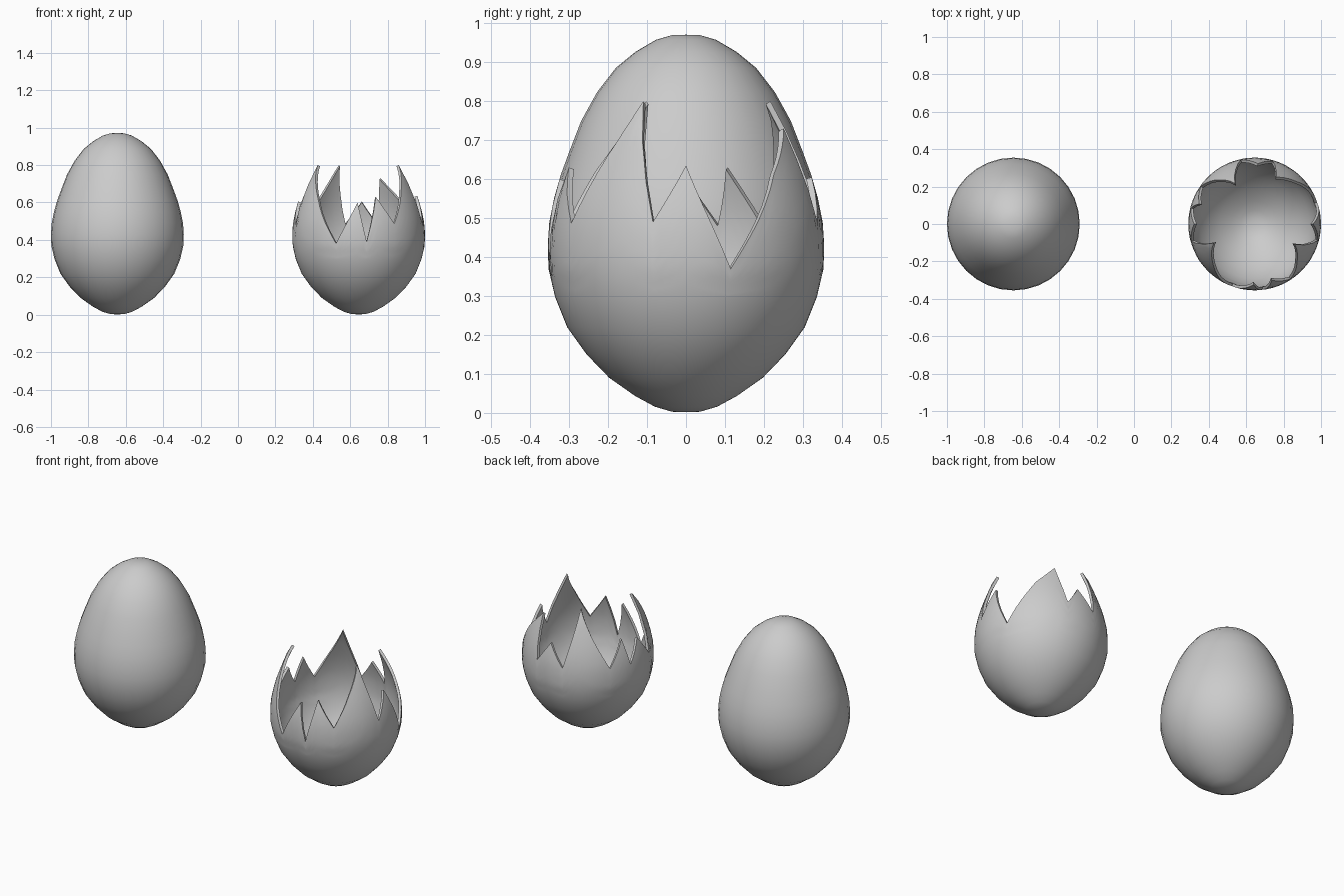
import bpy, bmesh, math

if "Cube" in bpy.data.objects:
    bpy.data.objects.remove(bpy.data.objects["Cube"])

# egg outline: (radius, height)
PROFILE = [(0, 0.002), (.036, .003), (.08, .016), (.13, .043), (.197, .09), (.255, .15),
           (.305, .22), (.336, .297), (.353, .37), (.355, .43), (.351, .49), (.339, .55),
           (.322, .61), (.300, .67), (.269, .75), (.228, .824), (.18, .886), (.13, .927),
           (.077, .958), (.036, .97), (0, .971)]

# jagged break line: (angle in degrees, height)
RIM = [(0, .635), (19, .37), (45, .615), (65, .73), (74, .49), (87, .605), (102, .485),
       (116, .80), (145, .485), (160, .63), (166, .482), (180, .605), (195, .48),
       (205, .80), (227, .62), (250, .38), (269, .60), (277, .39), (287, .63),
       (303, .487), (318, .655), (333, .80), (346, .49), (360, .635)]


def radius_at(z):
    for (r0, z0), (r1, z1) in zip(PROFILE, PROFILE[1:]):
        if z <= z1:
            return r0 + (r1 - r0) * (z - z0) / (z1 - z0)
    return 0


def lathe(name, x, angles, column):
    """Skin closed columns of (radius, height) around the axis, above a bottom pole."""
    bm = bmesh.new()
    pole = bm.verts.new((0, 0, .002))
    cols = [[bm.verts.new((r * math.cos(a), r * math.sin(a), z)) for r, z in column(i)]
            for i, a in enumerate(angles)]
    for i, c in enumerate(cols):
        d = cols[(i + 1) % len(cols)]
        bm.faces.new((pole, d[0], c[0]))
        for k in range(len(c) - 1):
            bm.faces.new((c[k], d[k], d[k + 1], c[k + 1]))
    bmesh.ops.remove_doubles(bm, verts=bm.verts, dist=1e-5)
    bmesh.ops.recalc_face_normals(bm, faces=bm.faces)
    mesh = bpy.data.meshes.new(name)
    bm.to_mesh(mesh)
    bm.free()
    ob = bpy.data.objects.new(name, mesh)
    bpy.context.collection.objects.link(ob)
    ob.location.x = x
    return ob


def smooth(ob):
    bpy.ops.object.select_all(action='DESELECT')
    ob.select_set(True)
    bpy.context.view_layer.objects.active = ob
    bpy.ops.object.shade_smooth_by_angle(angle=math.radians(40))


# whole egg
egg = lathe("whole_egg", -.645, [math.tau * i / 32 for i in range(32)], lambda i: PROFILE[1:])
smooth(egg)

# broken shell: columns follow the break line
samples = []
for (a0, z0), (a1, z1) in zip(RIM, RIM[1:]):
    n = max(3, round((a1 - a0) / 4))
    samples += [(a0 + (a1 - a0) * k / n, z0 + (z1 - z0) * k / n) for k in range(n)]


def shell_column(i):
    rows = PROFILE[1:8]
    zs = [.297 + (samples[i][1] - .297) * k / 10 for k in range(1, 11)]
    return rows + [(radius_at(z), z) for z in zs]


shell = lathe("broken_shell", .645, [math.radians(a) for a, z in samples], shell_column)
# make sure the skin faces outward before thickening inward
bm = bmesh.new()
bm.from_mesh(shell.data)
if min(bm.faces, key=lambda f: f.calc_center_median().z).normal.z > 0:
    bmesh.ops.reverse_faces(bm, faces=bm.faces)
bm.to_mesh(shell.data)
bm.free()
thick = shell.modifiers.new("thickness", 'SOLIDIFY')
thick.thickness = .015
thick.offset = -1
bpy.context.view_layer.objects.active = shell
shell.select_set(True)
bpy.ops.object.modifier_apply(modifier=thick.name)
smooth(shell)
